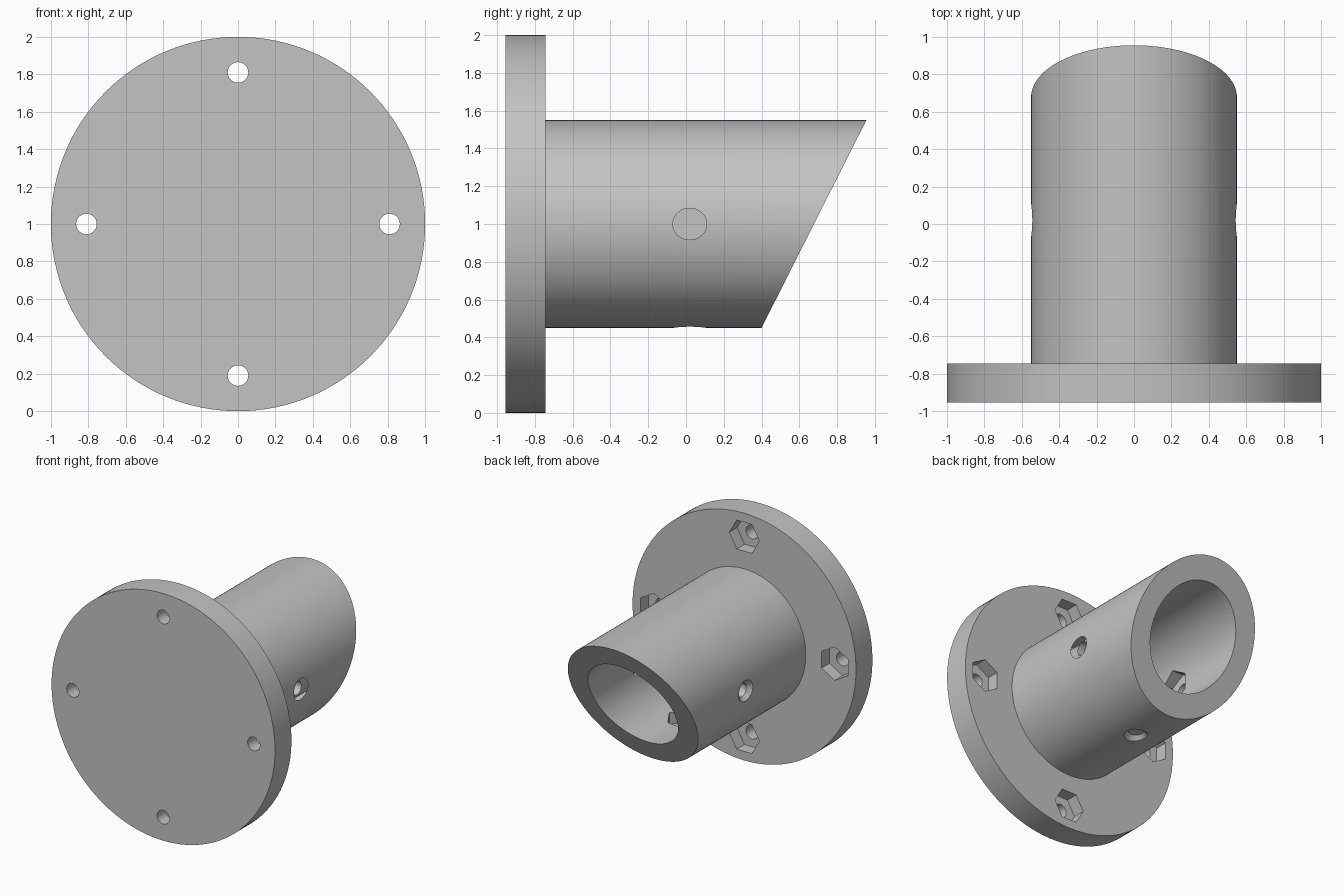
import bpy, bmesh, math
from mathutils import Matrix, Vector

if "Cube" in bpy.data.objects:
    bpy.data.objects.remove(bpy.data.objects["Cube"], do_unlink=True)

FRONT, BACK = -0.955, -0.745      # flange faces along y
OUTER, BORE = 0.55, 0.38          # tube radii
CENTRE = Vector((0, 0, 1))        # the axis runs along y at this height
HOLE, HEX = 0.055, 0.135          # bolt hole and nut pocket radii

grey = bpy.data.materials.new("plain_grey")
grey.use_nodes = True
grey.diffuse_color = (0.55, 0.55, 0.55, 1)
grey.node_tree.nodes["Principled BSDF"].inputs["Base Color"].default_value = grey.diffuse_color


def make_object(name, bm):
    bmesh.ops.recalc_face_normals(bm, faces=bm.faces)
    mesh = bpy.data.meshes.new(name)
    bm.to_mesh(mesh)
    bm.free()
    mesh.materials.append(grey)
    obj = bpy.data.objects.new(name, mesh)
    bpy.context.collection.objects.link(obj)
    return obj


def add_round(bm, matrix, start, end, r1, r2, sides, turn=0.0):
    """Closed cylinder, cone or prism along the local z of matrix."""
    place = matrix @ Matrix.Translation((0, 0, (start + end) / 2)) @ Matrix.Rotation(turn, 4, "Z")
    bmesh.ops.create_cone(bm, cap_ends=True, segments=sides, radius1=r1, radius2=r2,
                          depth=end - start, matrix=place)


# Flange and hollow tube, turned from one profile
bm = bmesh.new()
profile = [(0, FRONT), (1, FRONT), (1, BACK), (OUTER, BACK),
           (OUTER, 1.2), (BORE, 1.2), (BORE, BACK), (0, BACK)]
verts = [bm.verts.new((r, y, 1)) for r, y in profile]
edges = [bm.edges.new(pair) for pair in zip(verts, verts[1:])]
bmesh.ops.spin(bm, geom=verts + edges, cent=CENTRE, axis=(0, 1, 0),
               angle=math.tau, steps=128)
bmesh.ops.remove_doubles(bm, verts=bm.verts, dist=0.0001)

# Slanted tube end
top, low = Vector((0, 0.955, 1.55)), Vector((0, 0.4, 0.45))
slope = top - low
cut = bmesh.ops.bisect_plane(bm, geom=bm.verts[:] + bm.edges[:] + bm.faces[:],
                             plane_co=top, plane_no=(0, slope.z, -slope.y),
                             clear_outer=True)
rim = [e for e in cut["geom_cut"] if isinstance(e, bmesh.types.BMEdge)]
bmesh.ops.bridge_loops(bm, edges=rim)
body = make_object("flanged_tube", bm)

# Cutters: bolt holes, countersinks and nut pockets
holes, pockets = bmesh.new(), bmesh.new()
for i in range(4):
    around = Matrix.Translation(CENTRE) @ Matrix.Rotation(i * math.pi / 2, 4, "Y")
    # Flange bolt, local z along y
    bolt = around @ Matrix.Translation((0, 0, 0.81)) @ Matrix.Rotation(-math.pi / 2, 4, "X")
    add_round(holes, bolt, FRONT - 0.1, BACK + 0.1, HOLE, HOLE, 32)
    add_round(pockets, bolt, BACK - 0.1, BACK + 0.1, HEX, HEX, 6, math.pi / 2)
    # Radial set screws on both sides and below
    if i > 0:
        screw = around @ Matrix.Translation((0, 0.02, 0))
        add_round(holes, screw, 0.2, 0.7, HOLE, HOLE, 32)
        add_round(pockets, screw, 0.22, 0.455, HEX, HEX, 6, math.pi / 2)
        add_round(pockets, screw, 0.515, 0.58, HOLE, HOLE + 0.065, 32)

# create_cone starts its first corner on local y, so turn puts corners sideways
for name, cutter_bm in (("hole_cutter", holes), ("pocket_cutter", pockets)):
    cutter = make_object(name, cutter_bm)
    cutter.hide_render = True
    mod = body.modifiers.new(name, "BOOLEAN")
    mod.operation, mod.solver, mod.object = "DIFFERENCE", "EXACT", cutter
    bpy.context.view_layer.objects.active = body
    bpy.ops.object.modifier_apply(modifier=mod.name)
    bpy.data.objects.remove(cutter, do_unlink=True)

# Smooth round walls with crisp edges
bpy.ops.object.select_all(action="DESELECT")
body.select_set(True)
bpy.context.view_layer.objects.active = body
bpy.ops.object.shade_smooth_by_angle(angle=math.radians(25))
